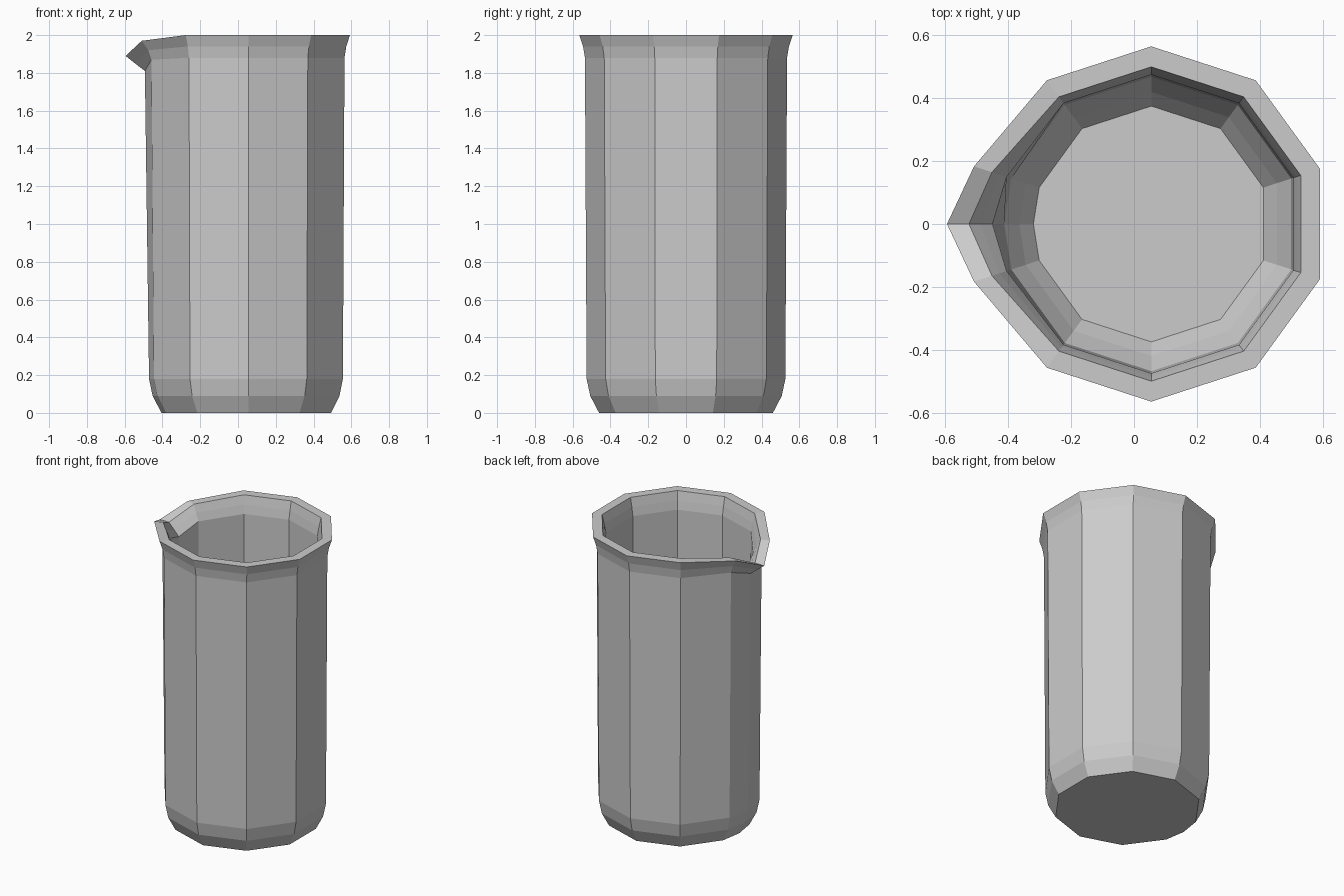
import bpy
import bmesh
from math import cos, sin, radians

cube = bpy.data.objects.get("Cube")
if cube:
    bpy.data.objects.remove(cube, do_unlink=True)

CENTRE_X = 0.055

# Wall cross-section (radius, height): outer foot, up to the rim, down to the floor
foot = [(0.46, 0.0), (0.507, 0.09), (0.526, 0.18)]
rim = [(0.535, 1.88), (0.545, 1.94), (0.565, 2.0),
       (0.50, 2.0), (0.486, 1.94), (0.475, 1.88)]
inside = [(0.468, 0.2), (0.42, 0.12), (0.375, 0.06)]

# Rim sections pulled out and down to form the pouring lip
lip_side = [(0.54, 1.87), (0.557, 1.92), (0.593, 1.97),
            (0.533, 1.97), (0.508, 1.92), (0.484, 1.87)]
lip_tip = [(0.548, 1.81), (0.60, 1.85), (0.65, 1.89),
           (0.58, 1.89), (0.543, 1.85), (0.505, 1.81)]
special = {162: lip_side, 180: lip_tip, 198: lip_side}

angles = sorted([18 + 36 * k for k in range(10)] + [180])

# Glass vessel: one vertical section per angle, joined around
bm = bmesh.new()
columns = []
for a in angles:
    section = foot + special.get(a, rim) + inside
    columns.append([bm.verts.new((CENTRE_X + r * cos(radians(a)), r * sin(radians(a)), z))
                    for r, z in section])

for i, col in enumerate(columns):
    nxt = columns[(i + 1) % len(columns)]
    for j in range(len(col) - 1):
        bm.faces.new((col[j], nxt[j], nxt[j + 1], col[j + 1]))

# Base underneath and floor inside
bm.faces.new([c[0] for c in reversed(columns)])
bm.faces.new([c[-1] for c in columns])
bmesh.ops.recalc_face_normals(bm, faces=bm.faces)

mesh = bpy.data.meshes.new("beaker")
bm.to_mesh(mesh)
bm.free()

# Single plain grey
grey = bpy.data.materials.new("light_grey")
grey.use_nodes = True
colour = (0.6, 0.6, 0.6, 1.0)
grey.diffuse_color = colour
grey.node_tree.nodes["Principled BSDF"].inputs["Base Color"].default_value = colour
mesh.materials.append(grey)

beaker = bpy.data.objects.new("beaker", mesh)
bpy.context.collection.objects.link(beaker)
